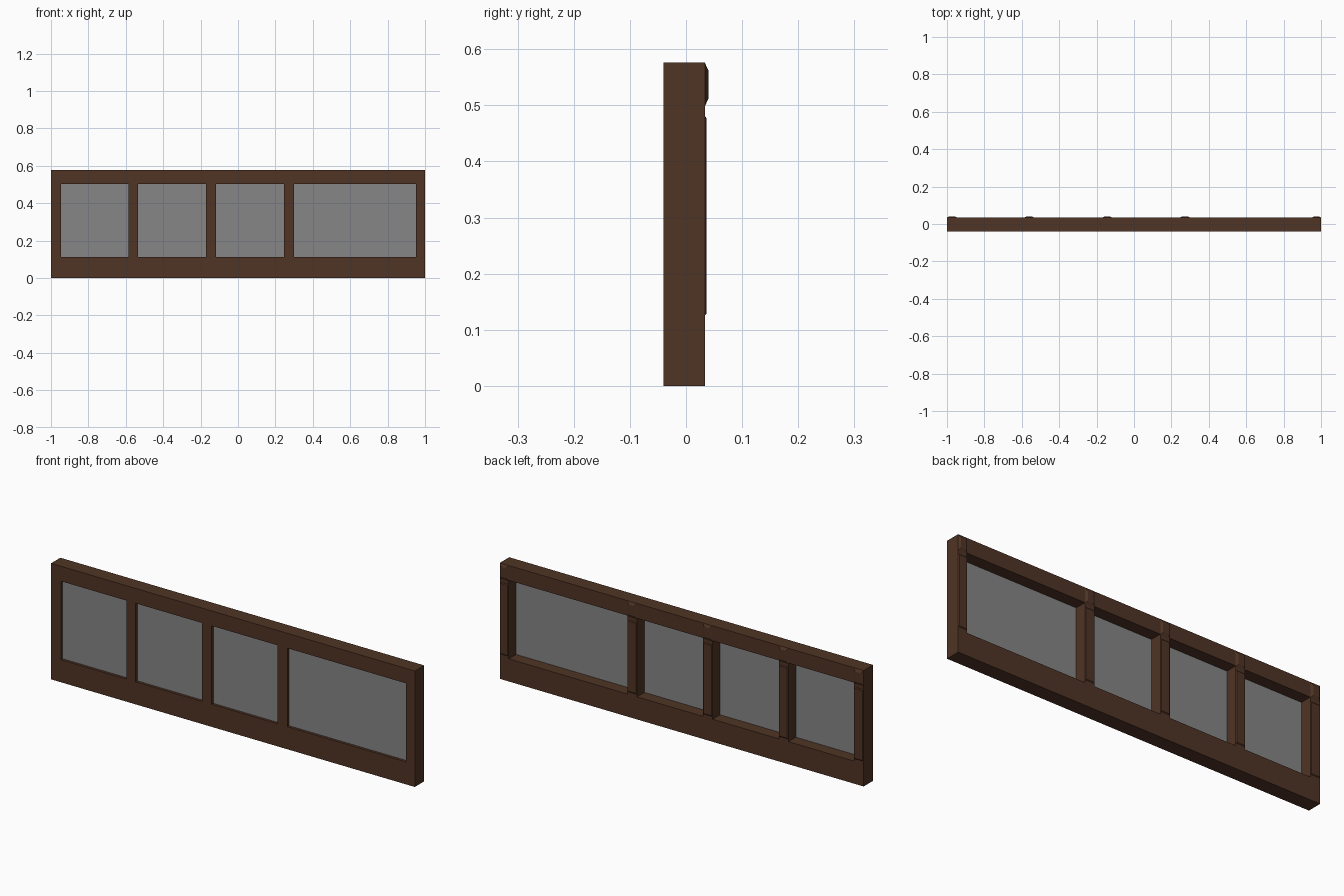
import bpy, bmesh, math

if "Cube" in bpy.data.objects:
    bpy.data.objects.remove(bpy.data.objects["Cube"])

FRONT, BACK = -0.04, 0.0335
GLASS_Y = -0.026
HEIGHT = 0.576
SILL, HEAD = 0.112, 0.502
OPENINGS = [(-0.946, -0.586), (-0.534, -0.17), (-0.117, 0.246), (0.299, 0.951)]


def material(name, rgb):
    m = bpy.data.materials.new(name)
    m.diffuse_color = (*rgb, 1)
    m.use_nodes = True
    m.node_tree.nodes["Principled BSDF"].inputs["Base Color"].default_value = m.diffuse_color
    return m


wood = material("dark_wood", (0.08, 0.034, 0.018))
glass = material("grey_glass", (0.24, 0.24, 0.24))


def finish(bm, name, mat):
    bmesh.ops.recalc_face_normals(bm, faces=bm.faces)
    me = bpy.data.meshes.new(name)
    bm.to_mesh(me)
    bm.free()
    me.materials.append(mat)
    ob = bpy.data.objects.new(name, me)
    bpy.context.collection.objects.link(ob)
    return ob


def block(name, x0, x1, y0, y1, z0, z1, mat, inset_x=0, inset_z=0):
    """Box whose back face (y1) is shrunk by the insets."""
    bm = bmesh.new()
    bmesh.ops.create_cube(bm, size=1)
    for v in bm.verts:
        back = v.co.y > 0
        sx, sz = math.copysign(1, v.co.x), math.copysign(1, v.co.z)
        v.co.x = (x1 if sx > 0 else x0) - (sx * inset_x if back else 0)
        v.co.z = (z1 if sz > 0 else z0) - (sz * inset_z if back else 0)
        v.co.y = y1 if back else y0
    return finish(bm, name, mat)


# Frame: grid of solid cells with the openings left out, extruded to depth
xs = [-1.0] + [x for o in OPENINGS for x in o] + [1.0]
zs = [0, SILL, HEAD, HEIGHT]
bm = bmesh.new()
grid = [[bm.verts.new((x, FRONT, z)) for z in zs] for x in xs]
for i in range(len(xs) - 1):
    for k in range(3):
        if k == 1 and i % 2 == 1:
            continue
        bm.faces.new((grid[i][k], grid[i + 1][k], grid[i + 1][k + 1], grid[i][k + 1]))
ext = bmesh.ops.extrude_face_region(bm, geom=bm.faces[:], use_keep_orig=True)
for v in ext["geom"]:
    if isinstance(v, bmesh.types.BMVert):
        v.co.y = BACK
finish(bm, "window_frame", wood)

# Glass panes, set back a little from the front
for n, (a, b) in enumerate(OPENINGS):
    block(f"glass_pane_{n}", a, b, GLASS_Y - 0.001, GLASS_Y + 0.001, SILL, HEAD, glass)

# Chamfered caps and raised strips on the back of every post
for n in range(0, len(xs), 2):
    a, b = xs[n], xs[n + 1]
    block(f"post_cap_{n // 2}", a, b, BACK, 0.04, 0.498, HEIGHT, wood, 0.011, 0.014)
    block(f"post_strip_{n // 2}", a, b, BACK, 0.0367, 0.125, 0.481, wood, 0.004, 0.004)
